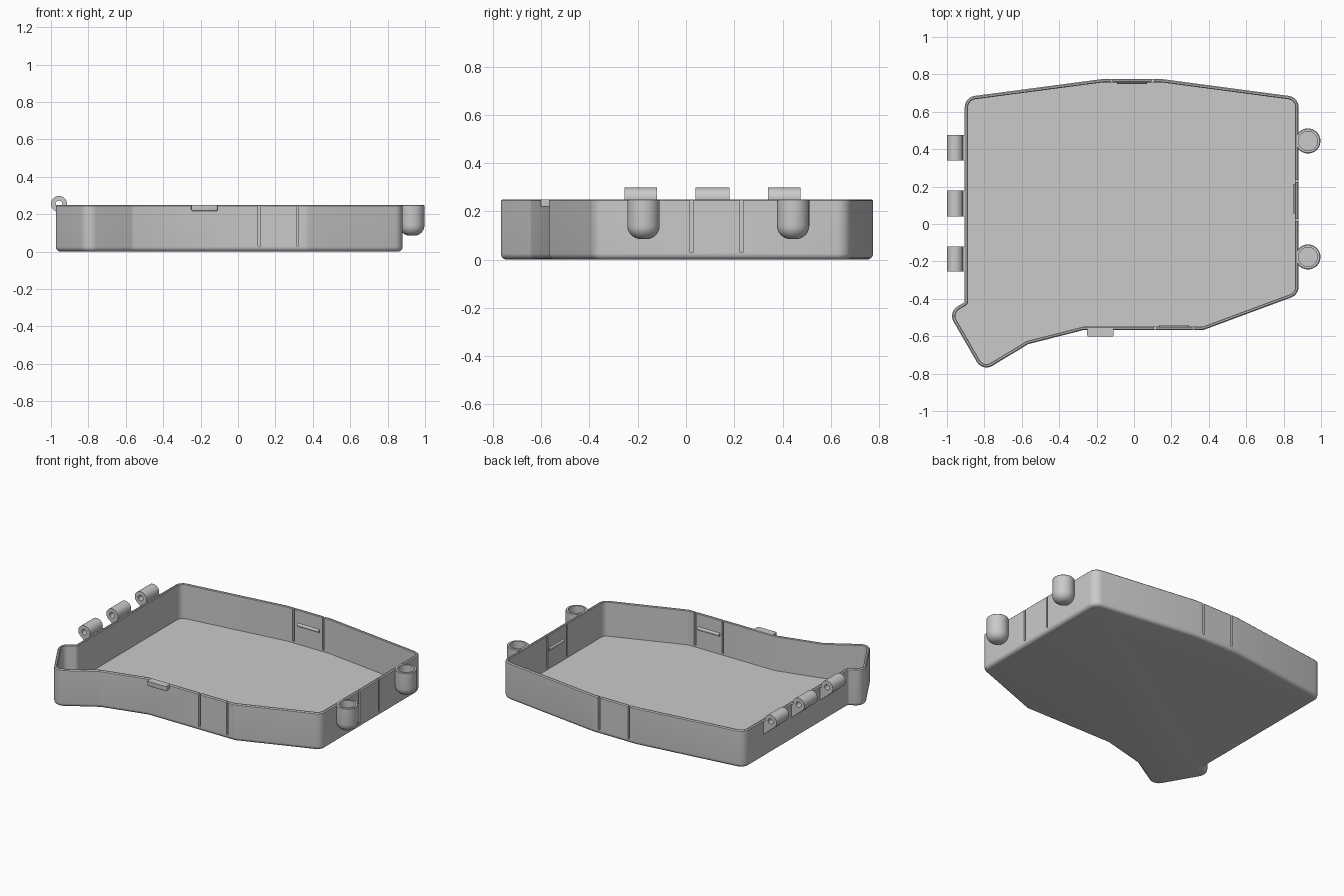
import bpy, bmesh
from math import sin, cos, pi, tan
from mathutils import Vector

cube = bpy.data.objects.get("Cube")
if cube:
    bpy.data.objects.remove(cube, do_unlink=True)

GREY = (0.59, 0.59, 0.59, 1)
grey = bpy.data.materials.new("plain grey")
grey.use_nodes = True
grey.diffuse_color = GREY
grey.node_tree.nodes["Principled BSDF"].inputs["Base Color"].default_value = GREY


def finish(bm, name, smooth=True):
    bmesh.ops.recalc_face_normals(bm, faces=bm.faces)
    mesh = bpy.data.meshes.new(name)
    bm.to_mesh(mesh)
    bm.free()
    mesh.materials.append(grey)
    ob = bpy.data.objects.new(name, mesh)
    bpy.context.collection.objects.link(ob)
    bpy.ops.object.select_all(action='DESELECT')
    ob.select_set(True)
    bpy.context.view_layer.objects.active = ob
    if smooth:
        bpy.ops.object.shade_smooth_by_angle(angle=pi / 6)
    return ob


def fillet(corners, steps=8):
    """Round the corners (x, y, radius) of a polygon."""
    out = []
    for i, (x, y, r) in enumerate(corners):
        p = Vector((x, y))
        if r == 0:
            out.append(p)
            continue
        a = (Vector(corners[i - 1][:2]) - p).normalized()
        b = (Vector(corners[(i + 1) % len(corners)][:2]) - p).normalized()
        half = a.angle(b) / 2
        centre = p + (a + b).normalized() * r / sin(half)
        start = (p + a * r / tan(half) - centre).normalized()
        end = (p + b * r / tan(half) - centre).normalized()
        for k in range(steps + 1):
            out.append(centre + r * start.slerp(end, k / steps))
    return out


def inset(points, d):
    """Move a counter-clockwise outline inward by d."""
    out = []
    for i, p in enumerate(points):
        e1 = (p - points[i - 1]).normalized()
        e2 = (points[(i + 1) % len(points)] - p).normalized()
        n1, n2 = Vector((-e1.y, e1.x)), Vector((-e2.y, e2.x))
        out.append(p + (n1 + n2) * d / (1 + n1.dot(n2)))
    return out


def shell(name, outline, profile):
    """Loft the outline through (inset, height) steps and cap both ends."""
    bm = bmesh.new()
    rings = [[bm.verts.new((p.x, p.y, z)) for p in inset(outline, d)] for d, z in profile]
    n = len(outline)
    for r, s in zip(rings, rings[1:]):
        for i in range(n):
            j = (i + 1) % n
            bm.faces.new((r[i], r[j], s[j], s[i]))
    bm.faces.new(rings[0])
    bm.faces.new(rings[-1])
    return finish(bm, name)


def box(bm, x0, x1, y0, y1, z0, z1):
    made = bmesh.ops.create_cube(bm, size=1)["verts"]
    for v in made:
        v.co = ((x0 + x1) / 2 + v.co.x * (x1 - x0),
                (y0 + y1) / 2 + v.co.y * (y1 - y0),
                (z0 + z1) / 2 + v.co.z * (z1 - z0))


def rounded_foot(r, z):
    return [(r * (1 - sin(k * pi / 12)), z + r * (1 - cos(k * pi / 12))) for k in range(7)]


# Tray with thin walls and a rounded lower edge
TOP, WALL = 0.25, 0.018
outline = fillet([
    (-0.905, 0.678, 0.06), (-0.905, -0.418, 0.012), (-0.995, -0.47, 0.06),
    (-0.81, -0.79, 0.06), (-0.565, -0.642, 0.05), (-0.27, -0.567, 0),
    (0.37, -0.567, 0.05), (0.88, -0.378, 0.06), (0.88, 0.678, 0.06),
    (0.15, 0.775, 0), (-0.17, 0.775, 0)])
tray = shell("tray", outline, rounded_foot(0.025, 0) + [
    (0, TOP - 0.006), (0.006, TOP), (WALL - 0.004, TOP), (WALL, TOP - 0.004), (WALL, 0.02)])

# Slits either side of each flexible latch panel
bm = bmesh.new()
for x in (0.113, 0.318):
    box(bm, x - 0.006, x + 0.006, -0.6, -0.53, 0.03, 0.3)
for x in (-0.12, 0.1):
    box(bm, x - 0.006, x + 0.006, 0.73, 0.8, 0.03, 0.3)
for y in (0.022, 0.23):
    box(bm, 0.84, 0.9, y - 0.006, y + 0.006, 0.03, 0.3)
cutter = finish(bm, "slit_cutter", False)
cutter.hide_render = True
cut = tray.modifiers.new("slits", 'BOOLEAN')
cut.operation = 'DIFFERENCE'
cut.object = cutter
bpy.context.view_layer.objects.active = tray
bpy.ops.object.modifier_apply(modifier="slits")
bpy.data.objects.remove(cutter, do_unlink=True)


# Latch ridges on the inner faces of the panels
def ridge(name, centre, along_x):
    bm = bmesh.new()
    bmesh.ops.create_cone(bm, cap_ends=True, segments=16, radius1=0.012, radius2=0.012, depth=0.16)
    for v in bm.verts:
        x, y, z = v.co
        v.co = Vector((z, x, y) if along_x else (x, z, y)) + Vector(centre)
    finish(bm, name)


ridge("front_ridge", (0.215, -0.553, 0.15), True)
ridge("back_ridge", (-0.01, 0.761, 0.15), True)
ridge("side_ridge", (0.866, 0.135, 0.15), False)

# Round-bottomed posts with a shallow socket
R = 0.067
for name, y in (("back_post", 0.444), ("front_post", -0.176)):
    circle = [Vector((0.93 + R * cos(a * pi / 24), y + R * sin(a * pi / 24))) for a in range(48)]
    shell(name, circle, rounded_foot(0.055, 0.085) + [
        (0, TOP - 0.004), (0.004, TOP), (0.016, TOP), (0.016, TOP - 0.05)])

# Hinge barrels, each on a sloped lug
SEG = 32
for i, (y0, y1) in enumerate(((0.34, 0.475), (0.04, 0.18), (-0.255, -0.12))):
    bm = bmesh.new()
    loops = []
    for r, y in ((0.043, y0), (0.043, y1), (0.018, y1), (0.018, y0)):
        loops.append([bm.verts.new((-0.957 + r * cos(2 * pi * k / SEG), y,
                                    0.255 + r * sin(2 * pi * k / SEG))) for k in range(SEG)])
    for n in range(4):
        a, b = loops[n], loops[(n + 1) % 4]
        for k in range(SEG):
            j = (k + 1) % SEG
            bm.faces.new((a[k], a[j], b[j], b[k]))
    finish(bm, f"hinge_barrel_{i + 1}")

    bm = bmesh.new()
    lug = [(-0.987, 0.225), (-0.9, 0.15), (-0.9, 0.248), (-0.93, 0.235)]
    ends = [[bm.verts.new((x, y, z)) for x, z in lug] for y in (y0, y1)]
    for end in ends:
        bm.faces.new(end)
    for k in range(4):
        j = (k + 1) % 4
        bm.faces.new((ends[0][k], ends[0][j], ends[1][j], ends[1][k]))
    finish(bm, f"hinge_lug_{i + 1}", False)

# Finger tab on the front wall
bm = bmesh.new()
box(bm, -0.25, -0.11, -0.602, -0.56, 0.217, TOP)
low = [e for e in bm.edges if min(v.co.z for v in e.verts) < 0.22]
bmesh.ops.bevel(bm, geom=low, offset=0.007, segments=4, affect='EDGES', profile=0.5)
finish(bm, "front_tab")
